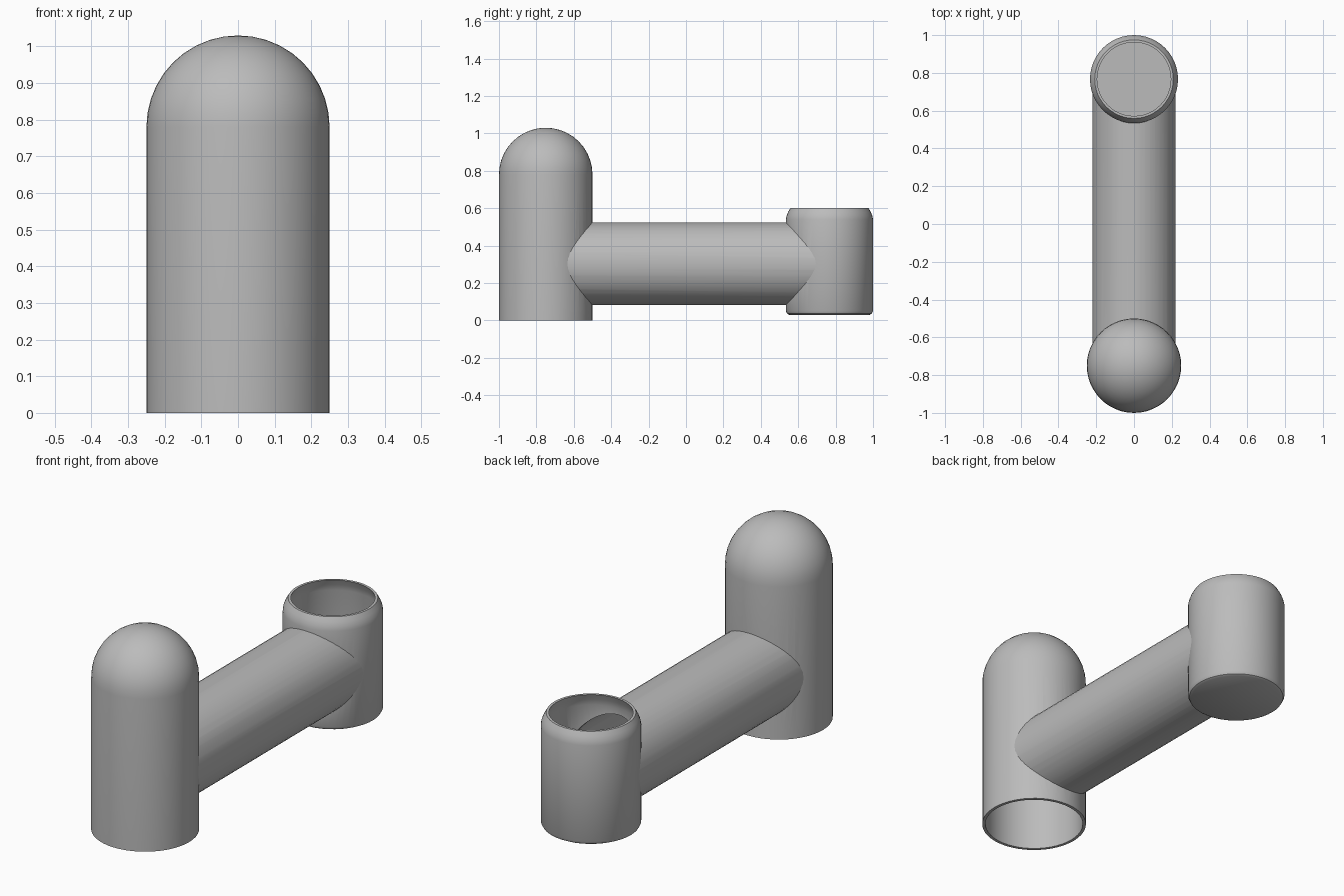
import bpy
import bmesh
from math import sin, cos, pi, radians
from mathutils import Matrix, Vector

cube = bpy.data.objects.get("Cube")
if cube:
    bpy.data.objects.remove(cube)

SEGMENTS = 48
WALL = 0.015
POST_Y, POST_R = -0.75, 0.25
CUP_Y, CUP_R = 0.767, 0.233
BEAM_Z, BEAM_R = 0.303, 0.221

grey = bpy.data.materials.new("plain grey")
grey.use_nodes = True
colour = (0.5, 0.5, 0.5, 1)
grey.diffuse_color = colour
grey.node_tree.nodes["Principled BSDF"].inputs["Base Color"].default_value = colour


def lathe(name, profile, matrix, closed=False):
    """Spin (radius, height) points around z, then place the result."""
    bm = bmesh.new()
    verts = [bm.verts.new((r, 0, z)) for r, z in profile]
    pairs = list(zip(verts, verts[1:]))
    if closed:
        pairs.append((verts[-1], verts[0]))
    edges = [bm.edges.new(p) for p in pairs]
    bmesh.ops.spin(bm, geom=verts + edges, axis=(0, 0, 1), cent=(0, 0, 0),
                   angle=2 * pi, steps=SEGMENTS, use_duplicate=False)
    bmesh.ops.remove_doubles(bm, verts=bm.verts, dist=0.0005)
    bmesh.ops.recalc_face_normals(bm, faces=bm.faces)
    bm.transform(matrix)
    mesh = bpy.data.meshes.new(name)
    bm.to_mesh(mesh)
    bm.free()
    mesh.materials.append(grey)
    obj = bpy.data.objects.new(name, mesh)
    bpy.context.collection.objects.link(obj)
    return obj


def solid(name, radius, low, high, matrix):
    return lathe(name, [(0, low), (radius, low), (radius, high), (0, high)], matrix)


def finish(obj, cutters):
    """Cut the part, then smooth it while keeping its edges sharp."""
    bpy.ops.object.select_all(action="DESELECT")
    bpy.context.view_layer.objects.active = obj
    obj.select_set(True)
    for cutter in cutters:
        mod = obj.modifiers.new("cut", "BOOLEAN")
        mod.operation = "DIFFERENCE"
        mod.solver = "EXACT"
        mod.object = cutter
        bpy.ops.object.modifier_apply(modifier=mod.name)
    bpy.ops.object.shade_smooth_by_angle(angle=radians(30))


def dome(radius, centre, steps=10):
    return [(radius * cos(i * pi / 2 / steps), centre + radius * sin(i * pi / 2 / steps))
            for i in range(steps + 1)]


at_post = Matrix.Translation((0, POST_Y, 0))
at_cup = Matrix.Translation((0, CUP_Y, 0))
along_y = Matrix.Translation((0, 0, BEAM_Z)) @ Matrix.Rotation(-pi / 2, 4, Vector((1, 0, 0)))

# Front post: thin domed shell, open underneath
inner_r = POST_R - WALL
post = lathe("front_post",
             [(POST_R, 0)] + dome(POST_R, 0.78)
             + dome(inner_r, 0.78)[::-1] + [(inner_r, 0)], at_post, closed=True)

# Rear cup: closed floor, softened edges, open top
cup_in = CUP_R - WALL
cup = lathe("rear_cup",
            [(0, 0.03), (0.215, 0.03), (0.226, 0.036), (CUP_R, 0.05),
             (CUP_R, 0.54), (0.229, 0.56), (0.221, 0.58), (0.208, 0.602),
             (0.195, 0.602), (0.208, 0.572), (cup_in, 0.54),
             (cup_in, 0.055), (0.205, 0.045), (0, 0.045)], at_cup)

# Hollow beam joining the two
beam_in = BEAM_R - WALL
beam = lathe("beam", [(BEAM_R, POST_Y), (BEAM_R, CUP_Y),
                      (beam_in, CUP_Y), (beam_in, POST_Y)], along_y, closed=True)

# Cutters: the bore through the walls, and the rounded beam ends
bore = solid("bore_cutter", beam_in - 0.002, POST_Y, CUP_Y, along_y)
post_end = solid("post_end_cutter", POST_R - WALL / 2, -0.5, 1.5, at_post)
cup_end = solid("cup_end_cutter", CUP_R - WALL / 2, -0.5, 1.5, at_cup)

finish(post, [bore])
finish(cup, [bore])
finish(beam, [post_end, cup_end])
for cutter in (bore, post_end, cup_end):
    bpy.data.objects.remove(cutter)
